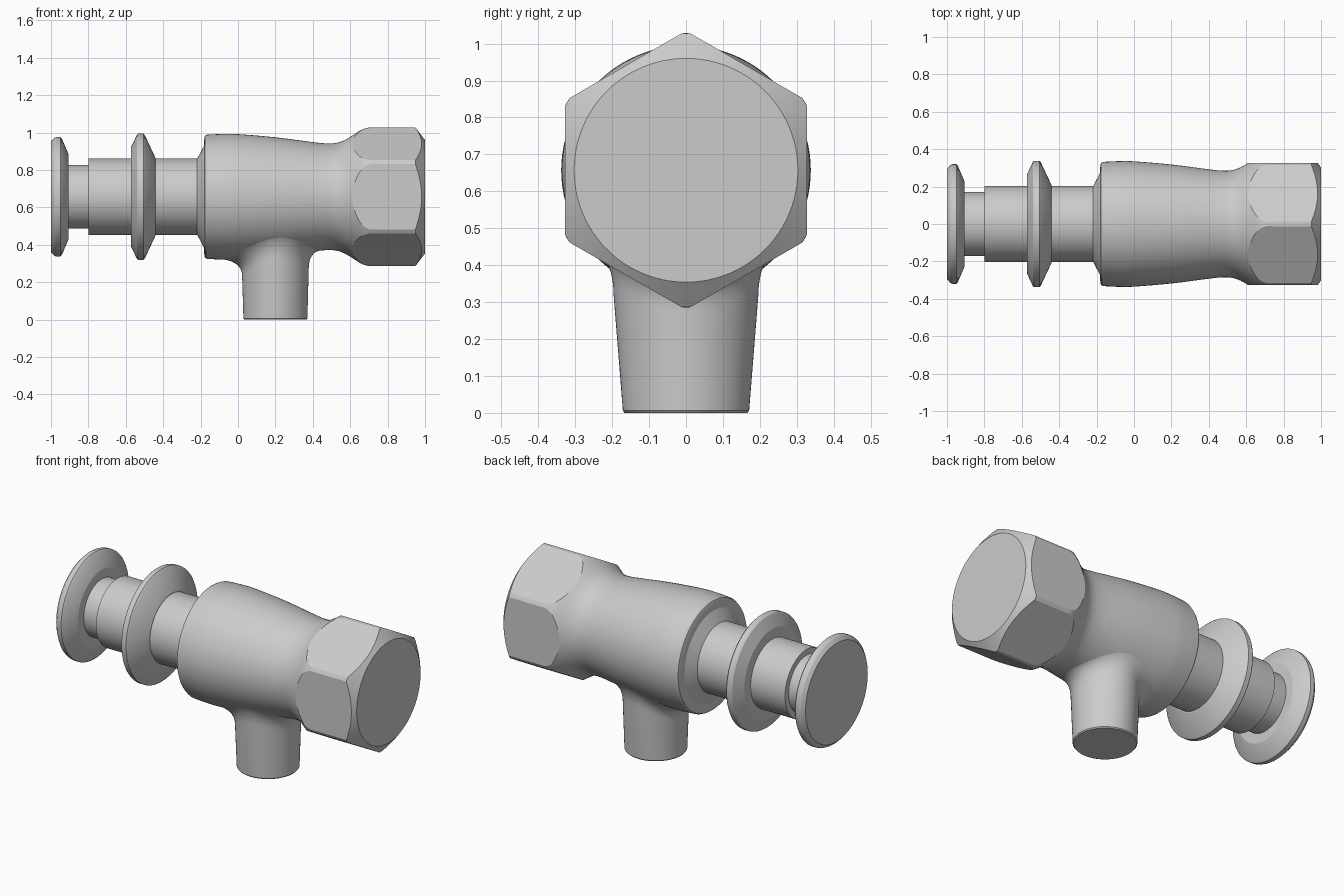
import bpy, bmesh, math

if "Cube" in bpy.data.objects:
    bpy.data.objects.remove(bpy.data.objects["Cube"])

AXIS_Z = 0.657
SEG = 96


def loft(name, rings):
    """Closed skin through rings of equal point count, capped at both ends."""
    bm = bmesh.new()
    loops = [[bm.verts.new(p) for p in ring] for ring in rings]
    n = len(loops[0])
    for a, b in zip(loops, loops[1:]):
        for i in range(n):
            j = (i + 1) % n
            bm.faces.new((a[i], a[j], b[j], b[i]))
    bm.faces.new(loops[0])
    bm.faces.new(loops[-1])
    bmesh.ops.recalc_face_normals(bm, faces=bm.faces)
    mesh = bpy.data.meshes.new(name)
    bm.to_mesh(mesh)
    bm.free()
    obj = bpy.data.objects.new(name, mesh)
    bpy.context.collection.objects.link(obj)
    return obj


def x_ring(x, r, n=SEG):
    """Circle or polygon around the main horizontal axis."""
    return [(x, r * math.sin(2 * math.pi * i / n),
             AXIS_Z + r * math.cos(2 * math.pi * i / n)) for i in range(n)]


def lathe(name, profile):
    return loft(name, [x_ring(x, r) for x, r in profile])


def activate(obj):
    bpy.ops.object.select_all(action='DESELECT')
    obj.select_set(True)
    bpy.context.view_layer.objects.active = obj


def smooth(obj, angle=22):
    activate(obj)
    bpy.ops.object.shade_smooth_by_angle(angle=math.radians(angle))


def spline(pts, steps=4):
    """Catmull-Rom refinement of a profile."""
    out = []
    p = [pts[0]] + pts + [pts[-1]]
    for a, b, c, d in zip(p, p[1:], p[2:], p[3:]):
        for s in range(steps):
            t = s / steps
            out.append(tuple(0.5 * (2 * b[k] + (c[k] - a[k]) * t
                       + (2 * a[k] - 5 * b[k] + 4 * c[k] - d[k]) * t * t
                       + (3 * b[k] - a[k] - 3 * c[k] + d[k]) * t ** 3)
                       for k in range(2)))
    return out + [pts[-1]]


# Valve body: turned profile, cut to a hexagon at its right end
curve = spline([(-0.165, 0.332), (-0.08, 0.336), (0.0, 0.335), (0.2, 0.318),
                (0.38, 0.295), (0.46, 0.286), (0.52, 0.287), (0.57, 0.303),
                (0.62, 0.333), (0.66, 0.358), (0.70, 0.37), (0.74, 0.371)])
body = lathe("valve_body", [(-0.22, 0.2), (-0.182, 0.272), (-0.18, 0.315),
                            (-0.176, 0.326)] + curve
             + [(0.948, 0.371), (1.0, 0.303)])
hexagon = loft("hex_cutter", [x_ring(x, a / math.cos(math.pi / 6), 6)
               for x, a in ((-0.5, 0.6), (0.38, 0.6), (0.5, 0.327), (1.2, 0.327))])
hexagon.hide_render = True
mod = body.modifiers.new("hex_cut", 'BOOLEAN')
mod.operation = 'INTERSECT'
mod.solver = 'EXACT'
mod.object = hexagon
activate(body)
bpy.ops.object.modifier_apply(modifier=mod.name)
bpy.data.objects.remove(hexagon, do_unlink=True)
smooth(body)

# Stem shaft with narrow neck
smooth(lathe("shaft", [(-0.93, 0.17), (-0.8, 0.17), (-0.8, 0.204), (-0.15, 0.204)]))

# Middle flange
smooth(lathe("middle_flange", [(-0.572, 0.19), (-0.572, 0.265), (-0.54, 0.333),
                               (-0.532, 0.338), (-0.506, 0.338), (-0.498, 0.33),
                               (-0.442, 0.21), (-0.442, 0.19)]))

# End flange
smooth(lathe("end_flange", [(-1.0, 0.295), (-0.982, 0.315), (-0.97, 0.32),
                            (-0.95, 0.32), (-0.942, 0.312), (-0.905, 0.225),
                            (-0.905, 0.15)]))


def surface_z(x, y):
    """Underside height of the turned body."""
    for (x0, r0), (x1, r1) in zip(curve, curve[1:]):
        if x0 <= x <= x1:
            r = r0 + (r1 - r0) * (x - x0) / (x1 - x0)
            return AXIS_Z - math.sqrt(max(r * r - y * y, 0))
    return AXIS_Z


# Outlet pipe with a fillet that flows onto the body
CX = 0.2
columns = []
for i in range(SEG):
    phi = 2 * math.pi * i / SEG
    c, s = math.cos(phi), math.sin(phi)

    def at(d, z, wide):
        return (CX + d * c, d * s * wide, z)

    wide = 1.0 + 0.1 * s * s
    rs = 0.178
    fil = 0.05 + (0.10 * c * c if c < 0 else 0.02 * c * c)
    drop = 0.09
    zc = surface_z(CX + rs * c, rs * s * wide)
    z2 = surface_z(CX + (rs + fil) * c, (rs + fil) * s * wide) + 0.003
    col = [at(0.166, 0.0, 1), at(0.171, 0.006, 1)]
    for k in range(9):
        t = k / 8
        d = rs + fil * t * t
        z = (1 - t) ** 2 * (zc - drop) + 2 * t * (1 - t) * zc + t * t * z2
        col.append(at(d, z, wide))
    col.append(at(0.15, 0.6, 1))
    columns.append(col)
smooth(loft("outlet_pipe", list(zip(*columns))), 35)
